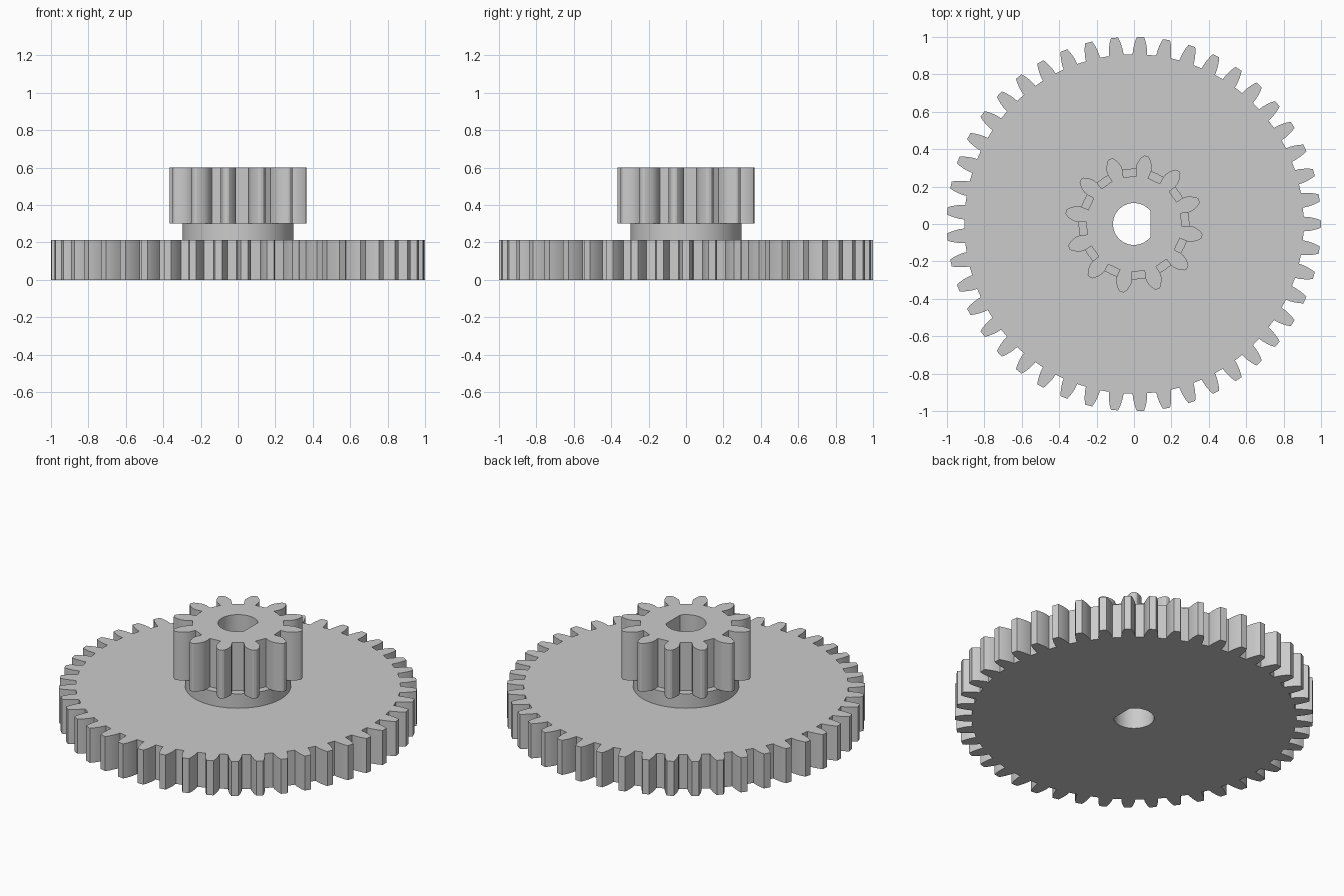
import bpy, bmesh
from math import sin, cos, pi, radians, acos

cube = bpy.data.objects.get("Cube")
if cube:
    bpy.data.objects.remove(cube, do_unlink=True)

# Single plain grey plastic
grey = bpy.data.materials.new("light_grey")
grey.use_nodes = True
colour = (0.6, 0.6, 0.6, 1)
grey.diffuse_color = colour
grey.node_tree.nodes["Principled BSDF"].inputs["Base Color"].default_value = colour


def arc(radius, start, end, steps):
    return [(radius * cos(start + (end - start) * i / steps),
             radius * sin(start + (end - start) * i / steps))
            for i in range(steps + 1)]


def gear_outline(teeth, phase, flank):
    """Repeat one tooth; flank lists (radius, half width) from root to tip."""
    tooth = [(r, -w) for r, w in flank] + [(r, w) for r, w in reversed(flank)]
    outline = []
    for i in range(teeth):
        a = phase + 2 * pi * i / teeth
        for r, w in tooth:
            t = a + w / r
            outline.append((r * cos(t), r * sin(t)))
    return outline


def shaft_bore(radius, flat_x):
    """Round hole with one flat side facing +x."""
    a = acos(flat_x / radius)
    return arc(radius, a, 2 * pi - a, 48)


def bored_plate(name, outline, bore, bottom, top):
    bm = bmesh.new()
    edges = []
    for loop in (outline, bore):
        verts = [bm.verts.new((x, y, bottom)) for x, y in loop]
        edges += [bm.edges.new((v, verts[i - 1])) for i, v in enumerate(verts)]
    cap = bmesh.ops.triangle_fill(bm, edges=edges, use_beauty=True)
    faces = [g for g in cap["geom"] if isinstance(g, bmesh.types.BMFace)]
    raised = bmesh.ops.extrude_face_region(bm, geom=faces, use_keep_orig=True)
    lifted = [g for g in raised["geom"] if isinstance(g, bmesh.types.BMVert)]
    bmesh.ops.translate(bm, verts=lifted, vec=(0, 0, top - bottom))
    bmesh.ops.recalc_face_normals(bm, faces=bm.faces)
    mesh = bpy.data.meshes.new(name)
    bm.to_mesh(mesh)
    bm.free()
    mesh.materials.append(grey)
    ob = bpy.data.objects.new(name, mesh)
    bpy.context.collection.objects.link(ob)
    bpy.ops.object.select_all(action='DESELECT')
    ob.select_set(True)
    bpy.context.view_layer.objects.active = ob
    bpy.ops.object.shade_smooth_by_angle(angle=radians(25))
    return ob


bore = shaft_bore(0.112, 0.088)

# Large wheel with 45 teeth
wheel_flank = [(0.907, 0.039), (0.93, 0.038), (0.957, 0.033), (0.98, 0.027), (1.0, 0.019)]
bored_plate("large_gear", gear_outline(45, 0, wheel_flank), bore, 0, 0.213)

# Round collar between the gears
bored_plate("hub_collar", arc(0.296, 0, 2 * pi, 72)[:-1], bore, 0.213, 0.302)

# Small pinion with 12 undercut teeth
pinion_flank = [(0.256, 0.032), (0.275, 0.037), (0.295, 0.042), (0.317, 0.041),
                (0.335, 0.035), (0.353, 0.026), (0.366, 0.016), (0.37, 0.008)]
bored_plate("pinion", gear_outline(12, radians(20), pinion_flank), bore, 0.302, 0.6)
